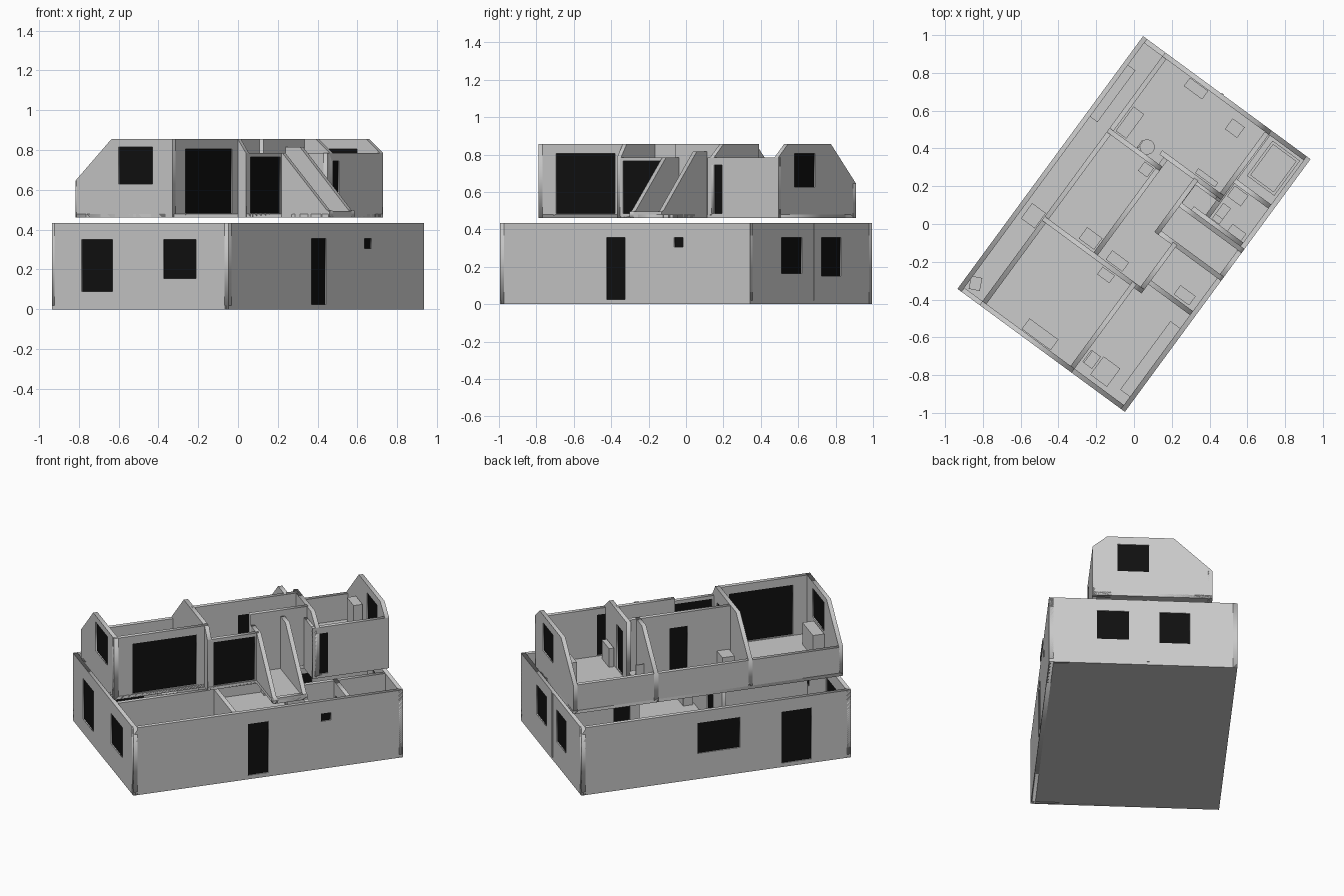
import bpy, bmesh, math
from mathutils import Matrix, Vector

if "Cube" in bpy.data.objects:
    bpy.data.objects.remove(bpy.data.objects["Cube"])

ROT = Matrix.Rotation(math.radians(-36.3), 4, 'Z')   # plan is turned on the grid
T = 0.026                                             # wall thickness
black = bpy.data.materials.new("dark_glass")
black.diffuse_color = (0.005, 0.005, 0.005, 1)
black.use_nodes = True
black.node_tree.nodes["Principled BSDF"].inputs["Base Color"].default_value = black.diffuse_color


def link(name, me, mat=None):
    ob = bpy.data.objects.new(name, me)
    bpy.context.collection.objects.link(ob)
    if mat:
        me.materials.append(mat)
    return ob


def box(name, u0, u1, v0, v1, z0, z1, mat=None, turn=0):
    bm = bmesh.new()
    bmesh.ops.create_cube(bm, size=1)
    c = Vector(((u0 + u1) / 2, (v0 + v1) / 2, (z0 + z1) / 2))
    m = (ROT @ Matrix.Translation(c) @ Matrix.Rotation(math.radians(turn), 4, 'Z')
         @ Matrix.Diagonal((u1 - u0, v1 - v0, z1 - z0, 1)))
    bm.transform(m)
    me = bpy.data.meshes.new(name)
    bm.to_mesh(me)
    bm.free()
    return link(name, me, mat)


def plate(name, loops, thick, matrix):
    """Extruded outline; further loops are holes."""
    cu = bpy.data.curves.new(name + "_outline", 'CURVE')
    cu.dimensions, cu.fill_mode, cu.extrude = '2D', 'BOTH', thick / 2
    for pts in loops:
        sp = cu.splines.new('POLY')
        sp.points.add(len(pts) - 1)
        for p, q in zip(sp.points, pts):
            p.co = (q[0], q[1], 0, 1)
        sp.use_cyclic_u = True
    tmp = bpy.data.objects.new(name, cu)
    bpy.context.collection.objects.link(tmp)
    bpy.context.view_layer.update()
    dg = bpy.context.evaluated_depsgraph_get()
    me = bpy.data.meshes.new_from_object(tmp.evaluated_get(dg))
    bpy.data.objects.remove(tmp)
    me.transform(ROT @ matrix)
    return link(name, me)


def wall(name, axis, pos, profile, openings=()):
    """Wall along u or v centred at pos; openings are (s0, s1, z0, z1)."""
    if axis == 'u':
        m = Matrix(((1, 0, 0, 0), (0, 0, -1, pos), (0, 1, 0, 0), (0, 0, 0, 1)))
    else:
        m = Matrix(((0, 0, 1, pos), (1, 0, 0, 0), (0, 1, 0, 0), (0, 0, 0, 1)))
    holes = [[(a, c), (b, c), (b, d), (a, d)] for a, b, c, d in openings]
    plate(name, [profile] + holes, T, m)
    for i, (a, b, c, d) in enumerate(openings):
        n = f"{name}_pane_{i}"
        if axis == 'u':
            box(n, a, b, pos - .006, pos + .006, c, d, black)
        else:
            box(n, pos - .006, pos + .006, a, b, c, d, black)


def rect(a, b, z0, z1):
    return [(a, z0), (b, z0), (b, z1), (a, z1)]


# ---------- ground floor ----------
W, L, H, h = .55, .83, .433, T / 2
box("ground_slab", -W, W, -L, L, 0, .02)
wall("ground_wall_right", 'v', W - h, rect(-L, L, 0, H),
     [(-.125, 0, .025, .355), (.325, .385, .305, .355)])
wall("ground_wall_left", 'v', -W + h, rect(-L, L, 0, H),
     [(-.145, .115, .165, .36), (-.585, -.40, .025, .355)])
wall("ground_wall_near", 'u', -L + h, rect(-W, W, 0, H),
     [(-.365, -.172, .09, .35), (.144, .349, .155, .35)])
wall("ground_wall_far", 'u', L - h, rect(-W, W, 0, H),
     [(.083, .269, .165, .355), (-.272, -.095, .15, .355)])
box("ground_far_strip", -.037, -.022, L - .01, L + .004, .02, H)

# ground partitions
wall("ground_partition_cross", 'u', -.2, rect(-.1, W - T, .01, H), [(.06, .17, .025, .35)])
wall("ground_partition_kitchen", 'v', .18, rect(-L + T, -.2, .01, H))
wall("ground_partition_mid", 'v', -.03, rect(.3, L - T, .01, H), [(.36, .46, .025, .35)])
wall("ground_partition_bath_a", 'u', .25, rect(.2, W - T, .01, H))
wall("ground_partition_bath_b", 'u', .5, rect(.28, W - T, .01, H), [(.33, .42, .025, .35)])
wall("ground_partition_bath_c", 'v', .29, rect(.25, L - T, .01, H))

# ---------- upper floor ----------
Z, F, TOP, LOW = .46, .48, .855, .785
UL = -.405
slab = [(UL, -L), (.2, -L), (.2, -.27), (.25, -.27), (.25, .03), (W, .03),
        (W, .24), (.14, .24), (.14, .36), (.295, .36), (.295, L), (UL, L)]
plate("upper_slab", [slab], F - Z, Matrix.Translation((0, 0, (Z + F) / 2)))

knee = [(UL, Z), (UL, .645), (UL + .225, TOP)]        # sloped roof side
wall("upper_gable_near", 'u', -L + h, knee + [(.2, TOP), (.2, Z)],
     [(-.135, .076, .63, .815)])
wall("upper_gable_far", 'u', L - h, knee + [(.21, TOP), (.295, LOW), (.295, Z)],
     [(-.035, .15, .625, .805)])
wall("upper_knee_wall", 'v', UL + h, rect(-L, L, Z, .645))
wall("upper_wall_front_room", 'v', .2 - h, rect(-L, -.25, Z, TOP),
     [(-.716, -.324, .485, .805)])
wall("upper_wall_landing", 'v', .25 - h, rect(-.27, .045, Z, LOW),
     [(-.235, .02, .485, .765)])
wall("upper_wall_back_room", 'v', .295 - h, rect(.36, L, Z, LOW),
     [(.387, .455, .485, .745)])
wall("upper_wall_recess", 'u', .36 + h, rect(.12, .295, Z, LOW))

# bay with sloped side walls
wall("bay_side_near", 'u', .03 + h,
     [(.115, Z), (W, Z), (W, .495), (.53, .5), (.255, LOW), (.115, LOW)])
wall("bay_side_far", 'u', .24 - h,
     [(.115, Z), (W, Z), (W, .495), (.53, .5), (.23, .815), (.115, .815)])
wall("bay_low_wall", 'v', W - h, rect(.03, .24, Z, .495))
wall("bay_back_wall", 'v', .125, rect(.03, .385, Z, TOP))

# upper partitions
wall("upper_partition_near", 'u', -.26, knee + [(.2, TOP), (.25, LOW), (.25, Z)],
     [(.06, .17, .485, .765)])
wall("upper_partition_far_left", 'u', .32, knee + [(-.06, TOP), (-.06, Z)])
wall("upper_partition_far_right", 'u', .39,
     [(-.11, Z), (-.11, TOP), (.21, TOP), (.295, LOW), (.295, Z)],
     [(-.035, .07, .485, .765)])
wall("upper_partition_mid", 'v', -.07, rect(-.26, .39, Z, TOP), [(.02, .13, .485, .765)])

# ---------- furniture ----------
for name, *d in [
    ("kitchen_counter", .46, .524, -.75, -.3, .02, .15),
    ("hall_cabinet", .39, .49, -.175, -.115, .02, .15),
    ("basin_cabinet", .42, .51, .262, .31, .02, .14),
    ("toilet_base", .315, .365, .30, .37, .02, .10),
    ("toilet_tank", .315, .365, .265, .30, .02, .16),
    ("shower_tray", .31, .40, .41, .48, .02, .06),
    ("left_counter", -.524, -.475, .32, .66, .02, .15),
    ("left_cabinet", -.50, -.41, -.33, -.23, .02, .15),
    ("upper_cabinet_near", -.15, .04, -.80, -.73, F, .62),
    ("upper_cabinet_far", -.22, -.10, .745, .80, F, .70),
    ("upper_cabinet_corner", .09, .17, .69, .76, F, .58),
    ("upper_desk", -.37, -.30, .34, .50, F, .56),
    ("upper_dresser_left", -.19, -.09, -.235, -.16, F, .58),
    ("upper_side_cabinet", -.01, .10, -.24, -.18, F, .58),
    ("upper_bedside", -.15, -.09, .24, .30, F, .55),
    ("upper_low_unit", .10, .23, .41, .44, F, .60),
    ("front_room_cabinet", .0, .08, -.33, -.28, F, .58),
]:
    box(name, *d)

# bath tub with raised rim
box("bath_base", .33, .51, .56, .79, .02, .06)
for i, d in enumerate([(.33, .345, .56, .79), (.495, .51, .56, .79),
                       (.345, .495, .56, .575), (.345, .495, .775, .79)]):
    box(f"bath_rim_{i}", *d, .06, .12)

# armchair, rotated in the corner
box("armchair_seat", -.52, -.46, -.785, -.715, .02, .09, turn=25)

# kitchen table and chair
box("table_top", .285, .395, -.78, -.66, .13, .145)
for i, (u, v) in enumerate([(.29, -.775), (.38, -.775), (.29, -.675), (.38, -.675)]):
    box(f"table_leg_{i}", u, u + .01, v, v + .01, .02, .13)
box("chair_seat", .215, .275, -.75, -.67, .07, .085)
box("chair_back", .212, .222, -.75, -.67, .085, .17)
for i, (u, v) in enumerate([(.217, -.748), (.265, -.748), (.217, -.68), (.265, -.68)]):
    box(f"chair_leg_{i}", u, u + .008, v, v + .008, .02, .07)

# round stool with back in the upper room
bm = bmesh.new()
for r, z0, z1 in [(.04, .545, .56), (.008, F, .545), (.03, F, .487)]:
    bmesh.ops.create_cone(bm, cap_ends=True, segments=20, radius1=r, radius2=r, depth=z1 - z0,
                          matrix=ROT @ Matrix.Translation((-.185, .37, (z0 + z1) / 2)))
me = bpy.data.meshes.new("stool")
bm.to_mesh(me)
bm.free()
link("stool", me)
box("stool_back", -.228, -.220, .335, .385, .56, .63)
